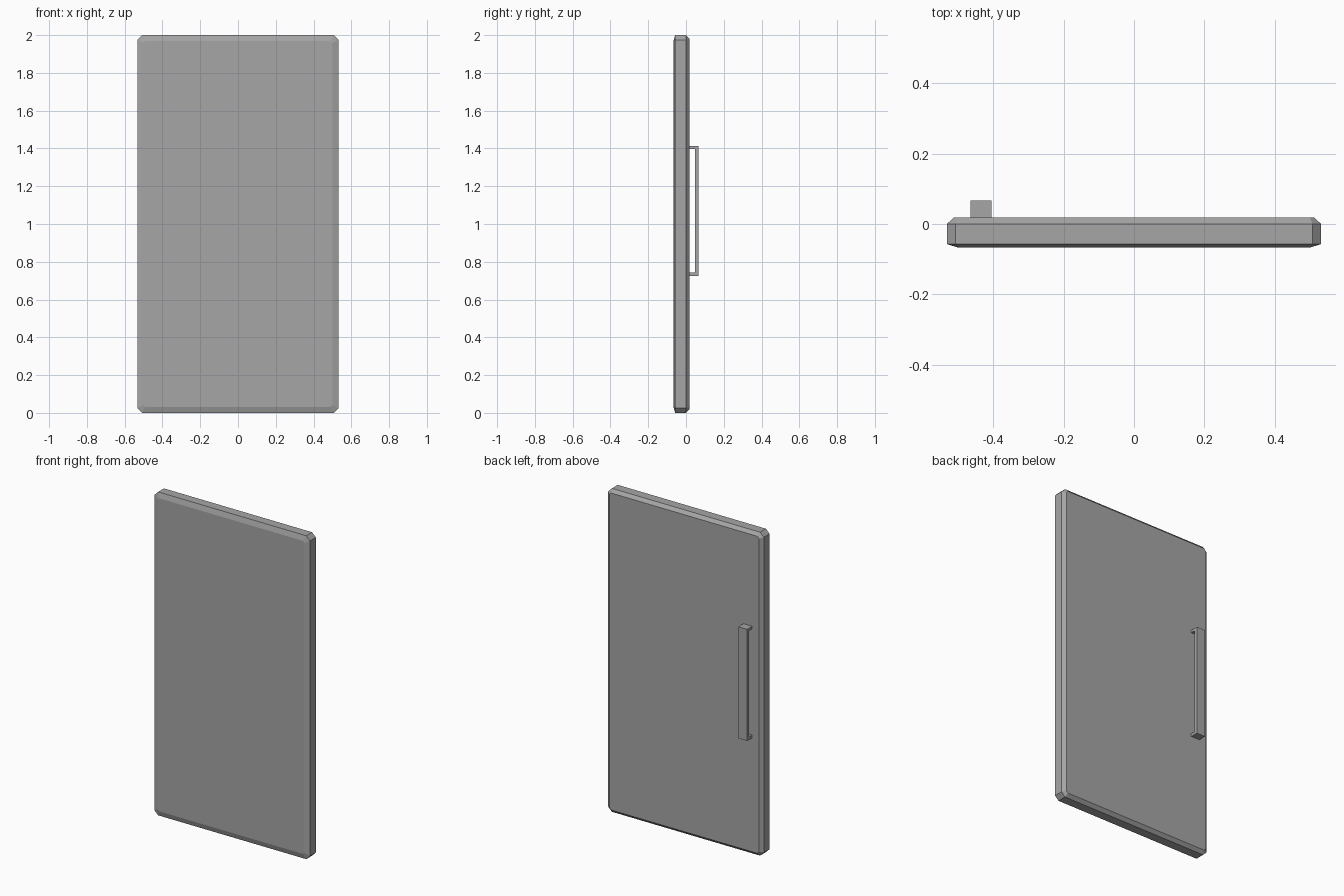
import bpy, bmesh

cube = bpy.data.objects.get("Cube")
if cube:
    bpy.data.objects.remove(cube, do_unlink=True)

grey = bpy.data.materials.new("plain grey")
grey.use_nodes = True
colour = (0.38, 0.38, 0.38, 1)
grey.diffuse_color = colour
grey.node_tree.nodes["Principled BSDF"].inputs["Base Color"].default_value = colour


def make_object(name, bm):
    bmesh.ops.recalc_face_normals(bm, faces=bm.faces)
    mesh = bpy.data.meshes.new(name)
    bm.to_mesh(mesh)
    bm.free()
    mesh.materials.append(grey)
    obj = bpy.data.objects.new(name, mesh)
    bpy.context.collection.objects.link(obj)
    return obj


def chamfered_outline(half_x, half_z, cut):
    """Rectangle with cut corners, in order around the outline."""
    quarter = [(half_x, half_z - cut), (half_x - cut, half_z)]
    points = quarter + [(-x, z) for x, z in reversed(quarter)]
    return points + [(-x, -z) for x, z in points]


# Door panel: stacked outlines from front to back (depth, inset, corner cut)
bm = bmesh.new()
sections = [(-0.067, 0.032, 0.01), (-0.057, 0, 0.025), (0, 0, 0.025), (0.018, 0.02, 0.012)]
rings = []
for y, inset, cut in sections:
    outline = chamfered_outline(0.532 - inset, 1 - inset, cut)
    rings.append([bm.verts.new((x, y, z + 1)) for x, z in outline])
for a, b in zip(rings, rings[1:]):
    for i in range(len(a)):
        j = (i + 1) % len(a)
        bm.faces.new((a[i], a[j], b[j], b[i]))
bm.faces.new(rings[0])
bm.faces.new(rings[-1])
make_object("door_panel", bm)

# Pull handle: a bracket profile extruded across its width
bm = bmesh.new()
back, inner, outer = 0.018, 0.047, 0.067
profile = [(back, 0.724), (outer, 0.724), (outer, 1.414), (back, 1.414),
           (back, 1.398), (inner, 1.398), (inner, 0.742), (back, 0.742)]
face = bm.faces.new([bm.verts.new((-0.465, y, z)) for y, z in profile])
side = bmesh.ops.extrude_face_region(bm, geom=[face])["geom"]
bmesh.ops.translate(bm, vec=(0.06, 0, 0),
                    verts=[v for v in side if isinstance(v, bmesh.types.BMVert)])
make_object("pull_handle", bm)
